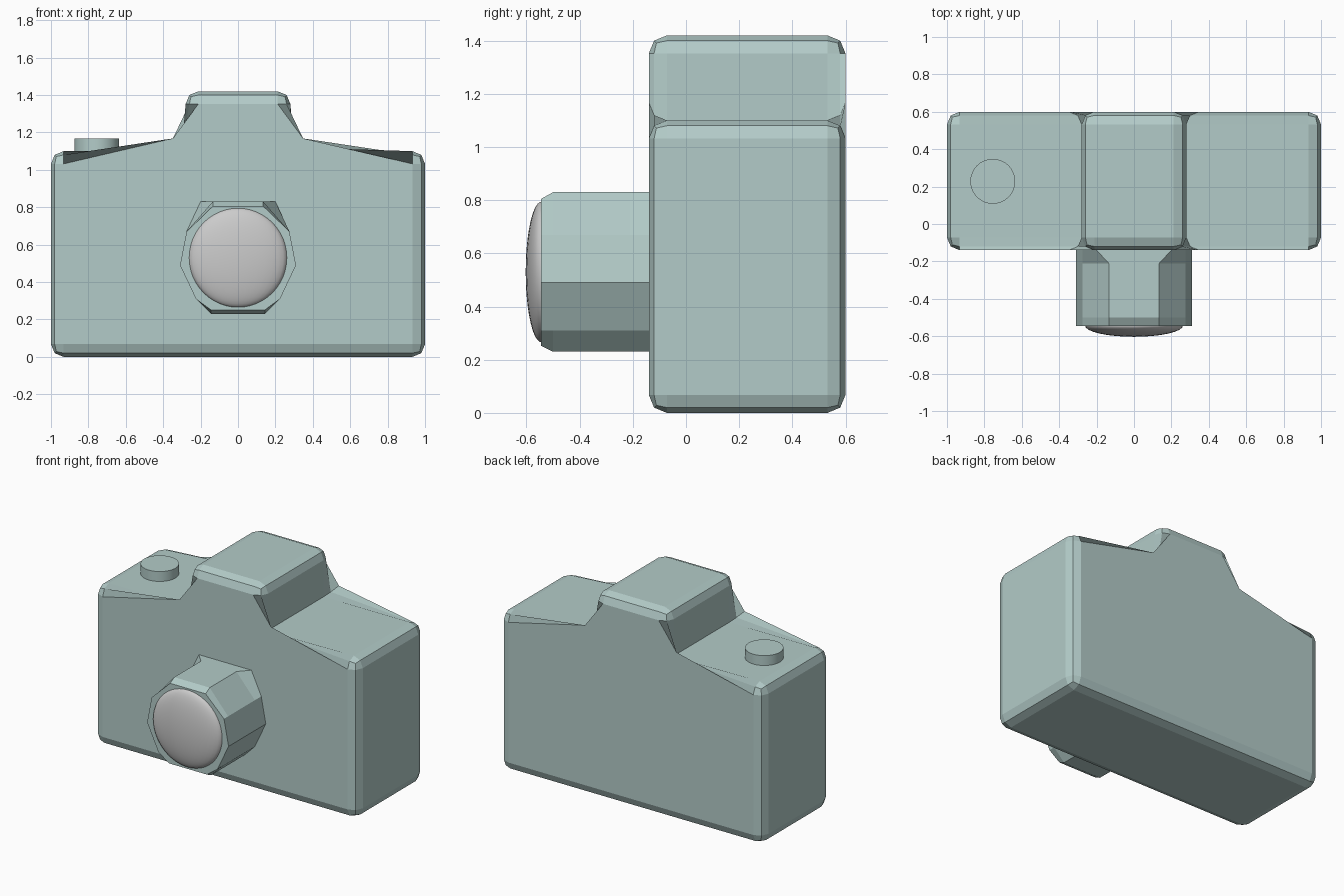
import bpy, bmesh, math
from mathutils import Matrix

if "Cube" in bpy.data.objects:
    bpy.data.objects.remove(bpy.data.objects["Cube"])


def material(name, color):
    m = bpy.data.materials.new(name)
    m.diffuse_color = color
    m.use_nodes = True
    m.node_tree.nodes["Principled BSDF"].inputs["Base Color"].default_value = m.diffuse_color
    return m


shell = material("pale_green_shell", (0.45, 0.60, 0.58, 1))


def finish(bm, name, mat=None):
    bmesh.ops.recalc_face_normals(bm, faces=bm.faces)
    me = bpy.data.meshes.new(name)
    bm.to_mesh(me)
    bm.free()
    ob = bpy.data.objects.new(name, me)
    bpy.context.collection.objects.link(ob)
    if mat:
        me.materials.append(mat)
    return ob


def mirrored(half):
    """Close a right-hand half outline (listed top to bottom) across x = 0."""
    return half + [(-x, z) for x, z in reversed(half)]


def loft(bm, rings):
    """Bridge (y, outline) rings and cap both ends."""
    loops = [[bm.verts.new((x, y, z)) for x, z in pts] for y, pts in rings]
    n = len(loops[0])
    for a, b in zip(loops, loops[1:]):
        for i in range(n):
            bm.faces.new((a[i], a[(i + 1) % n], b[(i + 1) % n], b[i]))
    bm.faces.new(loops[0])
    bm.faces.new(loops[-1])


# Body and viewfinder hump: one stepped profile, all edges but the inner corners bevelled
bm = bmesh.new()
outline = mirrored([(0.28, 1.42), (0.28, 1.10), (1, 1.10), (1, 0)])
loft(bm, [(-0.14, outline), (0.60, outline)])


def inner_corner(e):
    return all(abs(abs(v.co.x) - 0.28) < 1e-4 and abs(v.co.z - 1.10) < 1e-4
               for v in e.verts)


bmesh.ops.bevel(bm, geom=[e for e in bm.edges if not inner_corner(e)],
                offset=0.068, offset_type='OFFSET', segments=2, profile=0.5,
                affect='EDGES', clamp_overlap=True)
finish(bm, "camera_body", shell)

# Lens barrel: ten-sided, flared at the wall, chamfered at the front
section = [(0.135, 0.83), (0.275, 0.67), (0.31, 0.49), (0.225, 0.31), (0.145, 0.23)]
flared = [(0.20, 0.83)] + section[1:]
front = [(0.135, 0.805)] + section[1:4] + [(0.145, 0.252)]
bm = bmesh.new()
loft(bm, [(-0.10, mirrored(flared)), (-0.14, mirrored(flared)),
          (-0.21, mirrored(section)), (-0.50, mirrored(section)),
          (-0.545, mirrored(front))])
finish(bm, "lens_barrel", shell)

# Lens glass: shallow dome, only the front half kept
bm = bmesh.new()
bmesh.ops.create_uvsphere(bm, u_segments=32, v_segments=24, radius=1)
bmesh.ops.bisect_plane(bm, geom=bm.verts[:] + bm.edges[:] + bm.faces[:],
                       plane_co=(0, 0, 0), plane_no=(0, 1, 0), clear_outer=True)
bmesh.ops.transform(bm, verts=bm.verts, matrix=Matrix.Translation((0, -0.543, 0.53))
                    @ Matrix.Diagonal((0.262, 0.06, 0.265, 1)))
finish(bm, "lens_glass")

# Shutter button
bm = bmesh.new()
bmesh.ops.create_cone(bm, cap_ends=True, segments=32, radius1=0.12, radius2=0.12,
                      depth=0.095, matrix=Matrix.Translation((-0.755, 0.228, 1.1205)))
button = finish(bm, "shutter_button", shell)

# Smooth the round parts while keeping the button rim sharp
for ob in (button, bpy.data.objects["lens_glass"]):
    bpy.ops.object.select_all(action='DESELECT')
    ob.select_set(True)
    bpy.context.view_layer.objects.active = ob
    bpy.ops.object.shade_smooth_by_angle(angle=math.radians(30))
